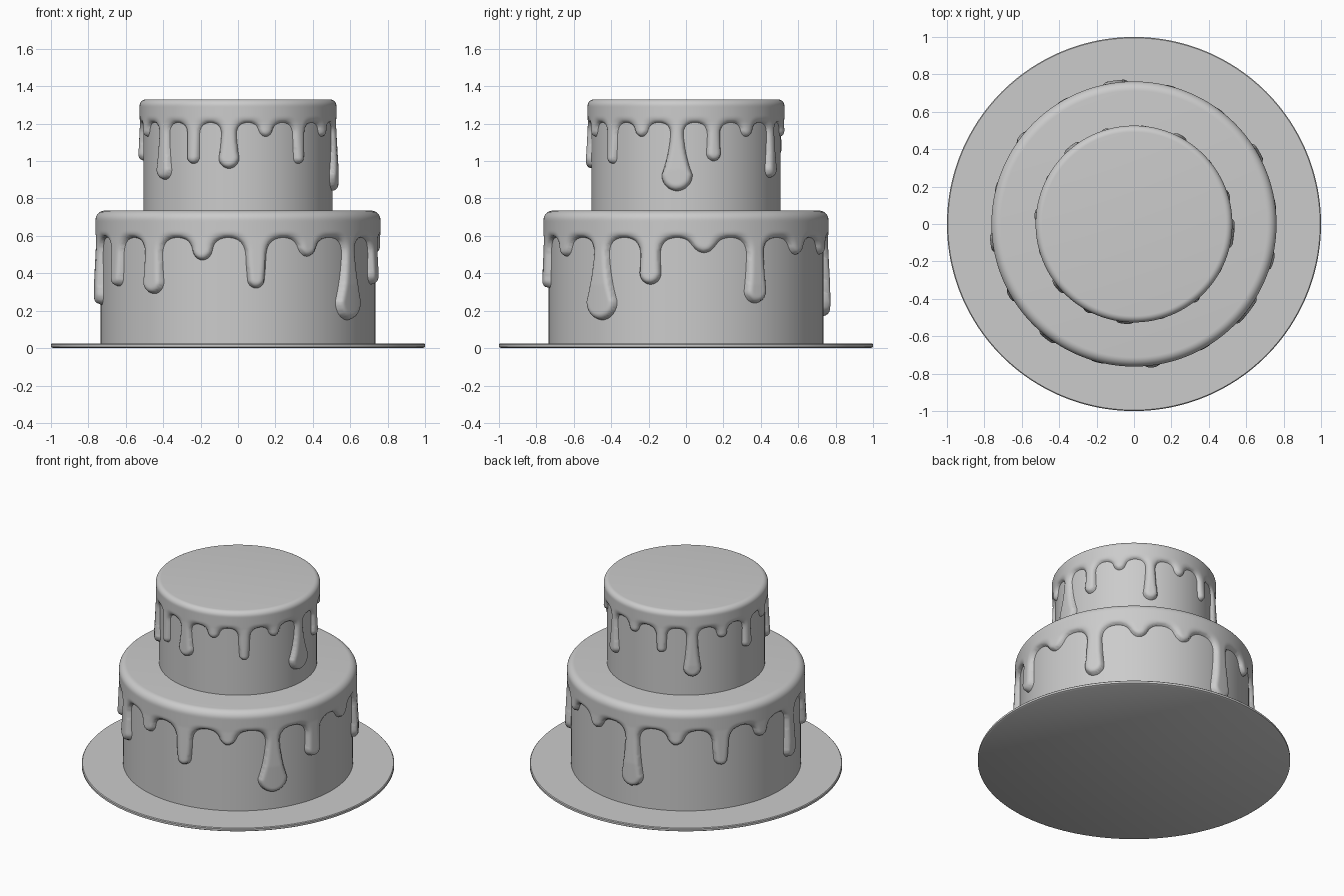
import bpy, bmesh, math
from math import sin, cos, radians, hypot, pi

if "Cube" in bpy.data.objects:
    bpy.data.objects.remove(bpy.data.objects["Cube"])

STEP = radians(22.5)          # sixteen drips per tier


def finish(bm, name, angle=40):
    mesh = bpy.data.meshes.new(name)
    bm.normal_update()
    bm.to_mesh(mesh)
    bm.free()
    ob = bpy.data.objects.new(name, mesh)
    bpy.context.collection.objects.link(ob)
    bpy.ops.object.select_all(action='DESELECT')
    ob.select_set(True)
    bpy.context.view_layer.objects.active = ob
    bpy.ops.object.shade_smooth_by_angle(angle=radians(angle))
    return ob


def lathe(name, profile, n=192):
    # closed solid of revolution; profile runs from bottom to top
    bm = bmesh.new()
    rings = [[bm.verts.new((r * cos(2 * pi * i / n), r * sin(2 * pi * i / n), z))
              for i in range(n)] for r, z in profile]
    for a, b in zip(rings, rings[1:]):
        for i in range(n):
            j = (i + 1) % n
            bm.faces.new((a[i], a[j], b[j], b[i]))
    bm.faces.new(rings[0][::-1])
    bm.faces.new(rings[-1])
    return finish(bm, name)


def icing(name, r_in, thick, top, rim, base, blend, start, drips, cols, dz):
    r_out = r_in + thick
    edge = 0.035
    start = radians(start)

    # signed depth inside the icing outline, in unwrapped (s, z) space
    def depth(s, z):
        phi = s / r_out
        k = round((phi - start) / STEP)
        d = base - z
        near = 9.0
        for q in (k - 1, k, k + 1):
            tip, rb, rt = drips[q % 16]
            ds = s - (start + q * STEP) * r_out
            z0, z1 = base + 0.05, tip + rb
            h = min(1, max(0, (z0 - z) / (z0 - z1)))
            near = min(near, hypot(ds, z - z0 + h * (z0 - z1)) - rt - (rb - rt) * h ** 2.5)
        w = max(blend - abs(d - near), 0) / blend
        return -(min(d, near) - w * w * blend / 4)

    # rounded, slightly swollen thickness
    def radius(d, z):
        u = 1 - min(1, max(0, d / edge))
        swell = 0.012 * min(1, max(0, (base - z) / 0.25))
        return r_in - 0.002 + (thick + 0.002 + swell) * math.sqrt(1 - u * u)

    bm = bmesh.new()

    def point(r, s, z):
        a = s / r_out
        return (r * sin(a), -r * cos(a), z)

    ss = [2 * pi * r_out * i / cols for i in range(cols)]
    rings, flat = [], {}
    # rounded shoulder
    for j in range(8):
        a = pi / 2 * j / 8
        r, z = r_out - rim + rim * sin(a), top - rim + rim * cos(a)
        rings.append([bm.verts.new(point(r, s, z)) for s in ss])
    # dripping skirt
    z, low = top - rim, min(t[0] for t in drips) - 2 * dz
    skirt = len(rings)
    while z > low:
        ring = []
        for s in ss:
            v = bm.verts.new(point(radius(depth(s, z), z), s, z))
            flat[v] = (s, z)
            ring.append(v)
        rings.append(ring)
        z -= dz
    bm.faces.new(rings[0])
    half = pi * r_out / cols
    for j in range(len(rings) - 1):
        a, b = rings[j], rings[j + 1]
        for i in range(cols):
            k = (i + 1) % cols
            if j < skirt or depth(ss[i] + half, flat[a[i]][1] - dz / 2) > 0:
                bm.faces.new((a[i], b[i], b[k], a[k]))
    bmesh.ops.delete(bm, geom=[v for v in bm.verts if not v.link_faces], context='VERTS')
    # pull the stepped border onto the smooth drip outline
    h = 0.001
    for v in bm.verts:
        if v.is_boundary and v in flat:
            s, z = flat[v]
            for _ in range(3):
                d = depth(s, z)
                gs = (depth(s + h, z) - depth(s - h, z)) / (2 * h)
                gz = (depth(s, z + h) - depth(s, z - h)) / (2 * h)
                g = max(gs * gs + gz * gz, 0.3)
                s, z = s - d * gs / g, z - d * gz / g
            v.co = point(r_in - 0.002, s, z)
    return finish(bm, name, 80)


# plate and sponge tiers
lathe("cake_plate", [(0.99, 0), (1.0, 0.006), (1.0, 0.02), (0.995, 0.025)])
lathe("lower_cake", [(0.735, 0.02), (0.735, 0.69)])
lathe("upper_cake", [(0.505, 0.72), (0.505, 1.29)])

# lower icing: (tip height, bulb radius, neck radius) for each drip
icing("lower_icing", 0.735, 0.027, 0.735, 0.05, 0.59, 0.1, 7.5, [
    (0.32, 0.048, 0.06), (0.49, 0.05, 0.05), (0.15, 0.1, 0.045), (0.34, 0.062, 0.055),
    (0.51, 0.055, 0.05), (0.24, 0.067, 0.05), (0.50, 0.05, 0.05), (0.50, 0.05, 0.05),
    (0.17, 0.078, 0.05), (0.49, 0.05, 0.05), (0.34, 0.048, 0.06), (0.48, 0.05, 0.05),
    (0.23, 0.062, 0.05), (0.33, 0.05, 0.055), (0.29, 0.066, 0.055), (0.47, 0.055, 0.05)],
    560, 0.0085)

# upper icing
icing("upper_icing", 0.505, 0.021, 1.33, 0.035, 1.205, 0.07, -5.5, [
    (0.96, 0.058, 0.04), (1.13, 0.037, 0.035), (0.985, 0.033, 0.04), (1.13, 0.037, 0.035),
    (0.84, 0.087, 0.033), (1.0, 0.042, 0.036), (1.13, 0.037, 0.035), (0.91, 0.05, 0.032),
    (1.13, 0.037, 0.035), (1.03, 0.034, 0.038), (0.87, 0.06, 0.036), (1.12, 0.037, 0.035),
    (1.0, 0.043, 0.036), (1.13, 0.037, 0.035), (0.90, 0.056, 0.038), (0.985, 0.037, 0.038)],
    440, 0.0075)
